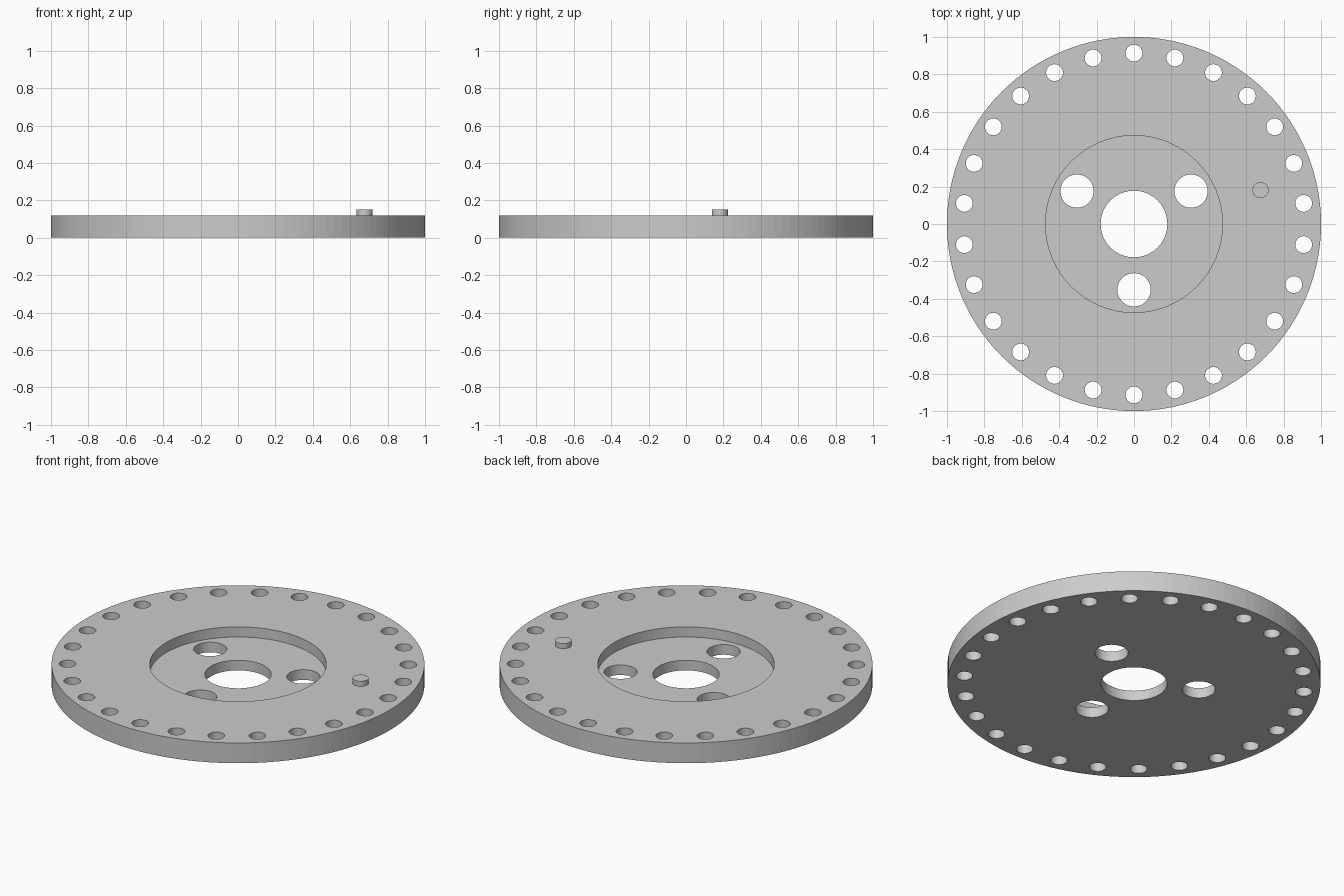
import bpy, bmesh, math
from mathutils import Matrix

if "Cube" in bpy.data.objects:
    bpy.data.objects.remove(bpy.data.objects["Cube"])

grey = bpy.data.materials.new("plain grey")
grey.diffuse_color = (0.6, 0.6, 0.6, 1)
grey.use_nodes = True
grey.node_tree.nodes["Principled BSDF"].inputs["Base Color"].default_value = grey.diffuse_color


def cylinders(name, items):
    """One object made of upright cylinders: (x, y, radius, z0, z1, sides)."""
    bm = bmesh.new()
    for x, y, r, z0, z1, n in items:
        bmesh.ops.create_cone(bm, cap_ends=True, segments=n, radius1=r, radius2=r,
                              depth=z1 - z0,
                              matrix=Matrix.Translation((x, y, (z0 + z1) / 2)))
    me = bpy.data.meshes.new(name)
    bm.to_mesh(me)
    bm.free()
    me.materials.append(grey)
    ob = bpy.data.objects.new(name, me)
    bpy.context.collection.objects.link(ob)
    return ob


def cut(target, cutter):
    mod = target.modifiers.new("cut", 'BOOLEAN')
    mod.operation = 'DIFFERENCE'
    mod.solver = 'EXACT'
    mod.object = cutter
    bpy.context.view_layer.objects.active = target
    bpy.ops.object.modifier_apply(modifier=mod.name)
    bpy.data.objects.remove(cutter)


def around(count, dist, radius, start, sides):
    """Through holes spaced evenly on a circle."""
    for i in range(count):
        a = start + 2 * math.pi * i / count
        yield (dist * math.cos(a), dist * math.sin(a), radius, -0.1, 0.3, sides)


# Disc with round recess in the top
disc = cylinders("disc_plate", [(0, 0, 1.0, 0, 0.12, 128)])
cut(disc, cylinders("recess_cutter", [(0, 0, 0.473, 0.06, 0.3, 96)]))

# Centre bore, three bolt holes and 26 rim holes
holes = [(0, 0, 0.178, -0.1, 0.3, 64)]
holes += around(3, 0.352, 0.089, -math.pi / 2, 48)
holes += around(26, 0.914, 0.045, math.pi / 2, 32)
cut(disc, cylinders("hole_cutter", holes))

# Small raised index pin
a = math.radians(15)
cylinders("index_pin", [(0.7 * math.cos(a), 0.7 * math.sin(a), 0.043, 0.11, 0.15, 32)])
